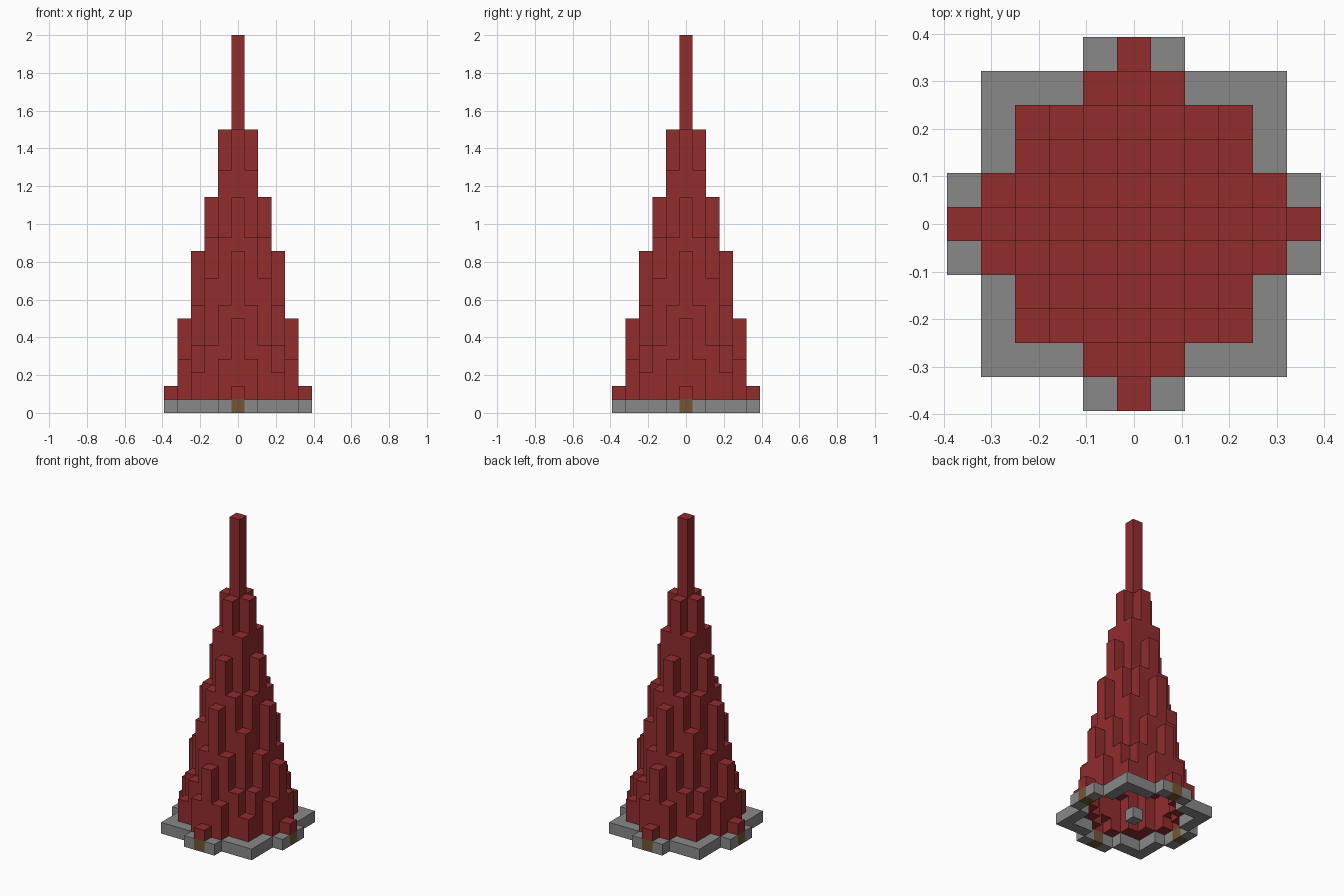
import bpy, bmesh, math
from mathutils import Vector

cube = bpy.data.objects.get("Cube")
if cube:
    bpy.data.objects.remove(cube, do_unlink=True)

U = 2 / 28          # edge of one block
REACH = 5           # blocks from the centre to the outer edge

# Column heights in blocks for one octant, keyed by (far axis, near axis)
HEIGHTS = {(0, 0): 28, (1, 0): 21, (1, 1): 18, (2, 0): 16, (2, 1): 13,
           (2, 2): 10, (3, 0): 12, (3, 1): 8, (3, 2): 5, (3, 3): 3,
           (4, 0): 7, (4, 1): 4, (5, 0): 2}
SIDES = [(1, 0), (-1, 0), (0, 1), (0, -1)]
GRID = [(x, y) for x in range(-REACH, REACH + 1) for y in range(-REACH, REACH + 1)]


def octant(x, y):
    return max(abs(x), abs(y)), min(abs(x), abs(y))


def height(x, y):
    far, near = octant(x, y)
    paved = far <= 4 or (far == 5 and near <= 1)
    return HEIGHTS.get((far, near), 1 if paved else 0)


def material(name, rgb):
    mat = bpy.data.materials.new(name)
    mat.use_nodes = True
    mat.diffuse_color = (*rgb, 1)
    mat.node_tree.nodes["Principled BSDF"].inputs["Base Color"].default_value = (*rgb, 1)
    return mat


def build_blocks(name, cells, mat):
    """Join unit blocks into one mesh, keeping only the faces on its surface."""
    bm = bmesh.new()
    corners = {}

    def corner(p):
        key = tuple(round(c * 2) for c in p)
        if key not in corners:
            corners[key] = bm.verts.new(p * U)
        return corners[key]

    for cell in cells:
        middle = Vector(cell) + Vector((0, 0, 0.5))
        for axis in range(3):
            for sign in (1, -1):
                n = Vector((0, 0, 0))
                n[axis] = sign
                if tuple(int(c) for c in Vector(cell) + n) in cells:
                    continue
                a = Vector((0, 0, 0))
                a[(axis + 1) % 3] = 0.5
                b = n.cross(a)
                c = middle + n * 0.5
                bm.faces.new([corner(c + s * a + t * b)
                              for s, t in ((1, 1), (-1, 1), (-1, -1), (1, -1))])
    bm.normal_update()
    # Merge flat runs of blocks into single faces
    bmesh.ops.dissolve_limit(bm, angle_limit=math.radians(1),
                             verts=bm.verts[:], edges=bm.edges[:])
    mesh = bpy.data.meshes.new(name)
    bm.to_mesh(mesh)
    bm.free()
    mesh.materials.append(mat)
    obj = bpy.data.objects.new(name, mesh)
    bpy.context.collection.objects.link(obj)
    return obj


red = material("brick red", (0.287, 0.025, 0.027))
grey = material("stone grey", (0.25, 0.25, 0.25))
brown = material("earth brown", (0.165, 0.095, 0.035))

# Hollow stepped tower: each column reaches down to its lowest neighbour
tower = set()
for x, y in GRID:
    if octant(x, y) in HEIGHTS:
        low = max(1, min(height(x + dx, y + dy) for dx, dy in SIDES))
        tower |= {(x, y, z) for z in range(low, height(x, y))}
build_blocks("stepped_tower", tower, red)

# Paving around the tower foot
paving = {(x, y, 0) for x, y in GRID if height(x, y) == 1}
build_blocks("paving_border", paving, grey)

# Single stone under the middle of the hollow
build_blocks("centre_stone", {(0, 0, 0)}, grey)

# Brown blocks under the four outermost columns
for (dx, dy), side in zip(SIDES, ("left", "right", "back", "front")):
    build_blocks(side + "_footing", {(dx * REACH, dy * REACH, 0)}, brown)
